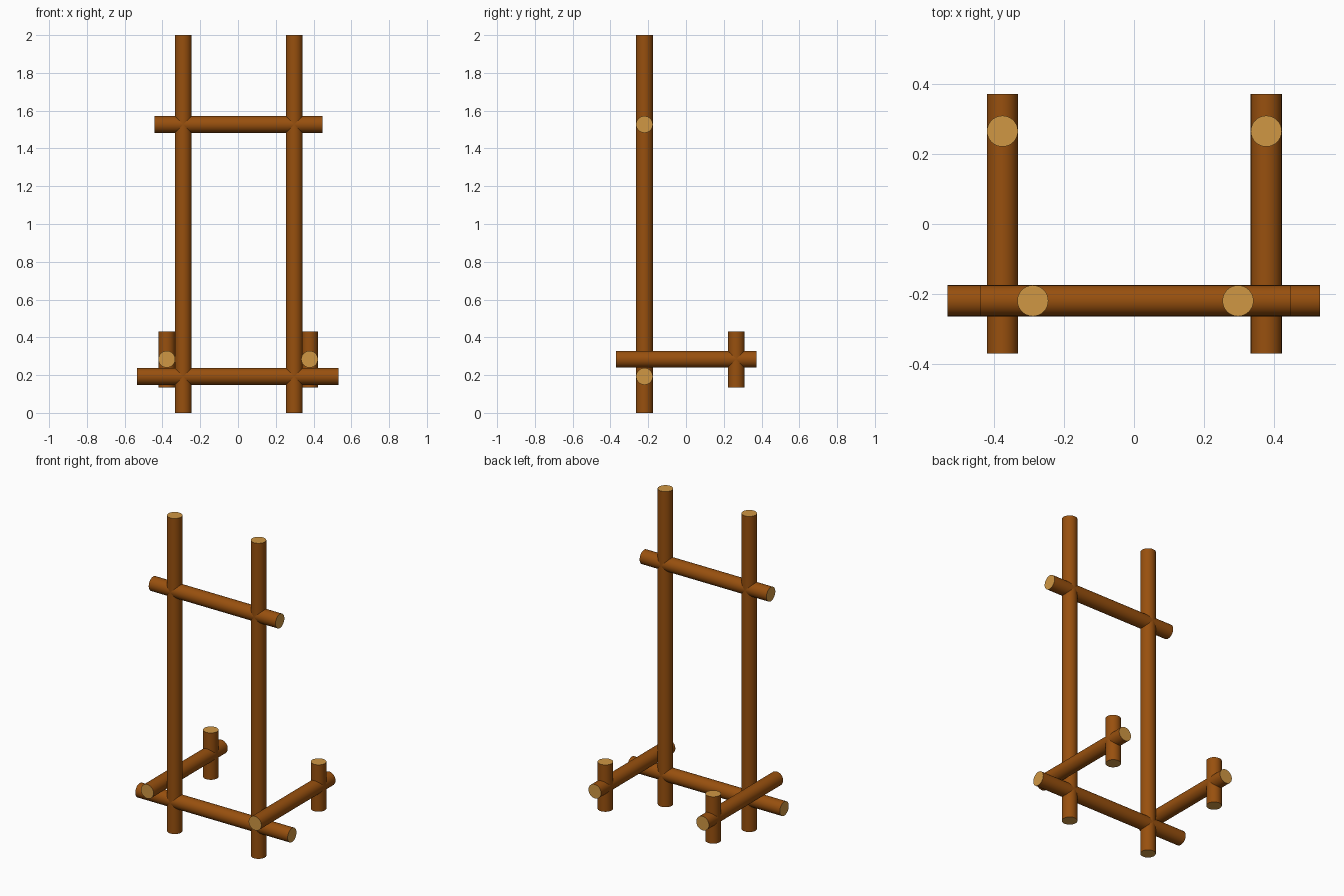
import bpy
import math
from mathutils import Vector

if "Cube" in bpy.data.objects:
    bpy.data.objects.remove(bpy.data.objects["Cube"])

RADIUS = 0.0445
SIDES = 32


def srgb(r, g, b):
    lin = [c / 12.92 if c <= 0.04045 else ((c + 0.055) / 1.055) ** 2.4
           for c in (r / 255, g / 255, b / 255)]
    return (*lin, 1.0)


def material(name, colour):
    mat = bpy.data.materials.new(name)
    mat.diffuse_color = colour
    mat.use_nodes = True
    mat.node_tree.nodes["Principled BSDF"].inputs["Base Color"].default_value = mat.diffuse_color
    return mat


bark = material("brown_bark", srgb(152, 80, 14))
cut_wood = material("light_cut_wood", srgb(208, 151, 68))


def log(name, start, end):
    """Round log between two points, with pale cut ends."""
    start, end = Vector(start), Vector(end)
    axis = end - start
    bpy.ops.mesh.primitive_cylinder_add(
        vertices=SIDES, radius=RADIUS, depth=axis.length,
        location=(start + end) / 2,
        rotation=axis.to_track_quat('Z', 'Y').to_euler())
    obj = bpy.context.object
    obj.name = name
    obj.data.materials.append(bark)
    obj.data.materials.append(cut_wood)
    for face in obj.data.polygons:
        face.material_index = 1 if abs(face.normal.z) > 0.9 else 0
    bpy.ops.object.shade_smooth_by_angle(angle=math.radians(40))
    return obj


FRONT_Y = -0.22

# Tall uprights
log("left_upright", (-0.29, FRONT_Y, 0), (-0.29, FRONT_Y, 2))
log("right_upright", (0.298, FRONT_Y, 0), (0.298, FRONT_Y, 2))

# Crossbars between the uprights
log("lower_crossbar", (-0.535, FRONT_Y, 0.193), (0.533, FRONT_Y, 0.193))
log("upper_crossbar", (-0.441, FRONT_Y, 1.527), (0.448, FRONT_Y, 1.527))

# Side rails running back, each with a short peg
for side, x in (("left", -0.377), ("right", 0.379)):
    log(side + "_side_rail", (x, -0.371, 0.284), (x, 0.372, 0.284))
    log(side + "_short_peg", (x, 0.266, 0.135), (x, 0.266, 0.432))
